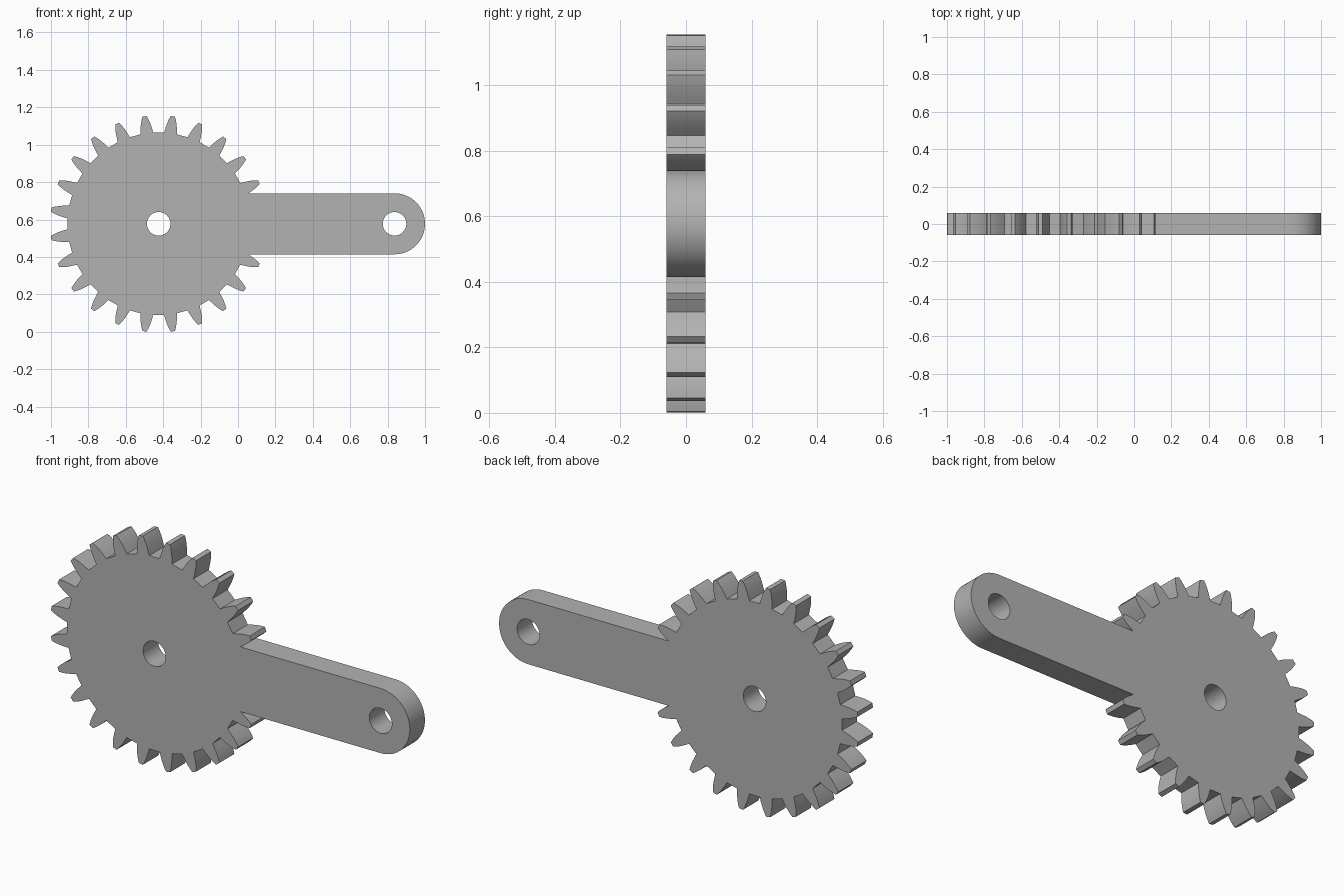
import bpy, bmesh
from math import sin, cos, pi, radians
from mathutils import Matrix

cube = bpy.data.objects.get("Cube")
if cube:
    bpy.data.objects.remove(cube, do_unlink=True)

GEAR_X, ARM_X, MID_Z = -0.424, 0.837, 0.577
ARM_R, HOLE_R, HALF_DEPTH = 0.163, 0.063, 0.06
TEETH = 24
# Tooth flank: radius and half angle in degrees, from root to tip
FLANK = [(0.488, 4.1), (0.515, 3.4), (0.54, 2.7), (0.562, 1.9), (0.58, 1.1)]


def arc(cx, r, start, end, steps):
    angles = [start + (end - start) * i / steps for i in range(steps + 1)]
    return [(cx + r * cos(a), r * sin(a)) for a in angles]


def tooth(angle):
    sides = [(r, angle - h) for r, h in FLANK] + [(r, angle + h) for r, h in reversed(FLANK)]
    return [(GEAR_X + r * cos(radians(a)), r * sin(radians(a))) for r, a in sides]


# Outline: rounded arm end, then the toothed rim (the teeth at the arm are left out)
pitch = 360 / TEETH
rim = []
for i in range(1, TEETH - 1):
    rim += tooth((i + 0.5) * pitch)
rim[0] = (0.055, ARM_R)       # arm edges run into the neighbouring flanks
rim[-1] = (0.055, -ARM_R)
outline = arc(ARM_X, ARM_R, -pi / 2, pi / 2, 32) + rim
holes = [arc(x, HOLE_R, 0, 2 * pi, 40)[:-1] for x in (GEAR_X, ARM_X)]

# Filled, extruded profile
curve = bpy.data.curves.new("gear_arm_profile", "CURVE")
curve.dimensions = "2D"
curve.fill_mode = "BOTH"
curve.extrude = HALF_DEPTH
for loop in [outline] + holes:
    spline = curve.splines.new("POLY")
    spline.points.add(len(loop) - 1)
    for point, (x, y) in zip(spline.points, loop):
        point.co = (x, y, 0, 1)
    spline.use_cyclic_u = True
helper = bpy.data.objects.new("profile_helper", curve)
bpy.context.collection.objects.link(helper)
bpy.context.view_layer.update()
mesh = bpy.data.meshes.new_from_object(helper.evaluated_get(bpy.context.evaluated_depsgraph_get()))
bpy.data.objects.remove(helper, do_unlink=True)

# Weld caps to walls and stand the part upright
bm = bmesh.new()
bm.from_mesh(mesh)
bmesh.ops.remove_doubles(bm, verts=bm.verts, dist=0.0001)
bmesh.ops.recalc_face_normals(bm, faces=bm.faces)
bm.transform(Matrix.Translation((0, 0, MID_Z)) @ Matrix.Rotation(pi / 2, 4, "X"))
bm.to_mesh(mesh)
bm.free()

# Plain grey metal
grey = bpy.data.materials.new("plain_grey")
grey.use_nodes = True
colour = (0.45, 0.45, 0.45, 1)
grey.diffuse_color = colour
grey.node_tree.nodes["Principled BSDF"].inputs["Base Color"].default_value = colour
mesh.materials.clear()
mesh.materials.append(grey)

gear = bpy.data.objects.new("gear_with_arm", mesh)
bpy.context.collection.objects.link(gear)
bpy.ops.object.select_all(action="DESELECT")
gear.select_set(True)
bpy.context.view_layer.objects.active = gear
bpy.ops.object.shade_smooth_by_angle(angle=radians(20))
